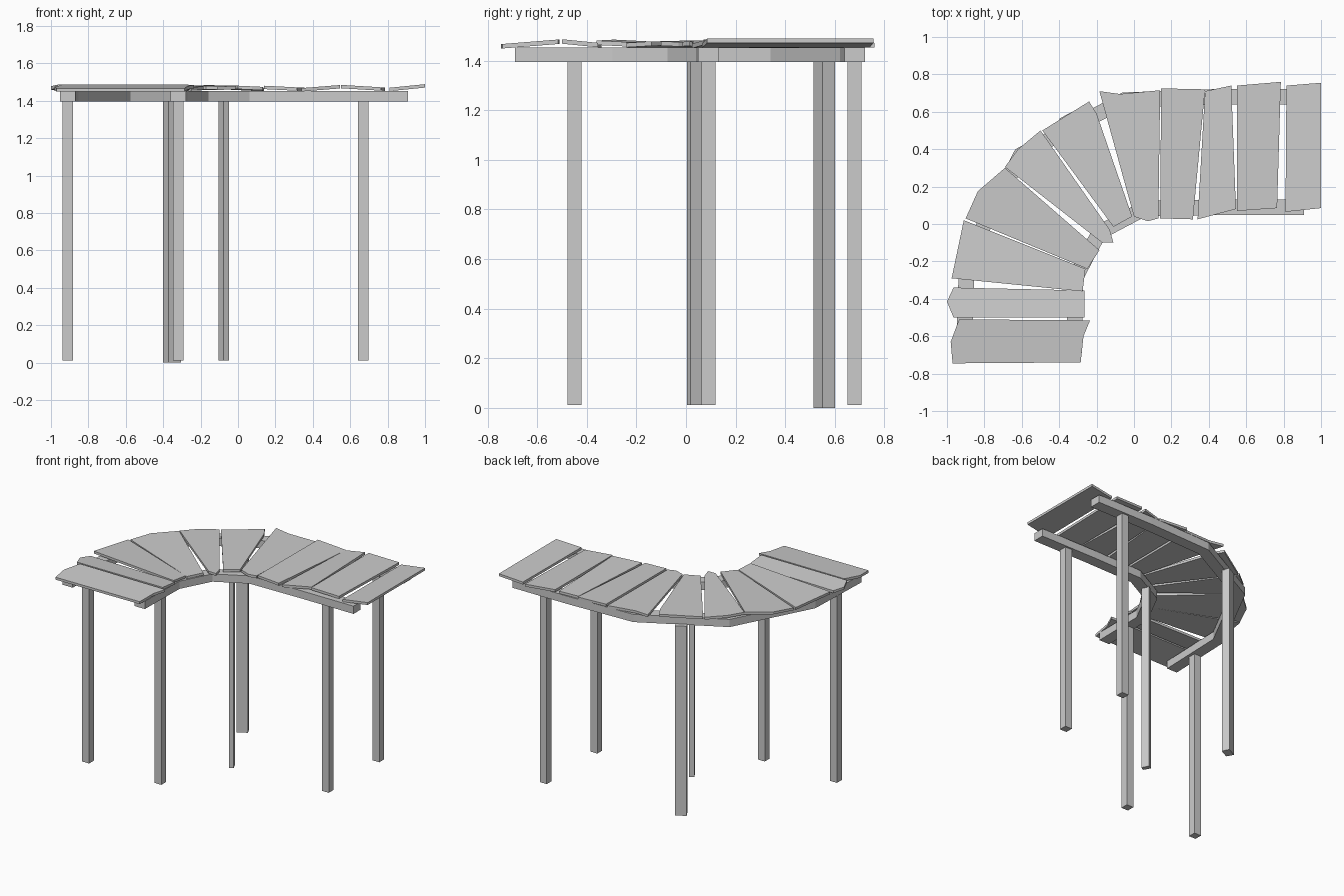
import bpy, bmesh, math
from mathutils import Vector

if "Cube" in bpy.data.objects:
    bpy.data.objects.remove(bpy.data.objects["Cube"])

# Walkway path: straight, quarter bend, straight
CX, CY, R = 0.14, -0.37, 0.755
END_X = 0.91
L1, ARC = END_X - CX, R * math.pi / 2
TOTAL = L1 + ARC + 0.32


def bend(s, v):
    """Position at distance s along the path, v outward from its middle."""
    if s < L1:
        return END_X - s, CY + R + v
    if s < L1 + ARC:
        a = (s - L1) / R
        return CX - (R + v) * math.sin(a), CY + (R + v) * math.cos(a)
    return CX - R - v, CY - (s - L1 - ARC)


def finish(name, bm):
    bmesh.ops.recalc_face_normals(bm, faces=bm.faces)
    me = bpy.data.meshes.new(name)
    bm.to_mesh(me)
    bm.free()
    ob = bpy.data.objects.new(name, me)
    bpy.context.collection.objects.link(ob)
    return ob


def bent_box(name, s0, s1, v, half, z0, z1, segs=1):
    bm = bmesh.new()
    rings = []
    for i in range(segs + 1):
        s = s0 + (s1 - s0) * i / segs
        rings.append([bm.verts.new((*bend(s, v + d), z)) for d, z in
                      ((-half, z0), (half, z0), (half, z1), (-half, z1))])
    for a, b in zip(rings, rings[1:]):
        for k in range(4):
            bm.faces.new((a[k], a[(k + 1) % 4], b[(k + 1) % 4], b[k]))
    bm.faces.new(rings[0])
    bm.faces.new(rings[-1])
    return finish(name, bm)


# Beams and posts
for side, v in (("inner", -0.295), ("outer", 0.295)):
    bent_box(side + "_beam", 0, TOTAL, v, 0.042, 1.395, 1.452, 5)
    for i in range(3):
        s = 0.24 + i * 0.898
        z0 = 0.0 if (side == "outer" and i == 1) else 0.012
        bent_box(f"{side}_post_{i + 1}", s - 0.028, s + 0.028, v, 0.028, z0, 1.4)


# Rough planks: height of middle, tilt along the path, outline
def plank(i, z, tilt, pts):
    n = len(pts)
    c = Vector((sum(p[0] for p in pts) / n, sum(p[1] for p in pts) / n))
    if c.x > CX:
        t = Vector((1, 0))
    elif c.y < CY:
        t = Vector((0, 1))
    else:
        d = (c - Vector((CX, CY))).normalized()
        t = Vector((d.y, -d.x))
    bm = bmesh.new()
    low, top = [], []
    for p in pts:
        h = z + tilt * (Vector(p) - c).dot(t)
        low.append(bm.verts.new((p[0], p[1], h - 0.018)))
        top.append(bm.verts.new((p[0], p[1], h)))
    bm.faces.new(top)
    bm.faces.new(low[::-1])
    for k in range(n):
        j = (k + 1) % n
        bm.faces.new((low[k], low[j], top[j], top[k]))
    finish(f"plank_{i:02d}", bm)


plank(1, 1.476, 0.08, [(-.935, -.51), (-.235, -.515), (-.27, -.6), (-.285, -.74), (-.97, -.745), (-.98, -.63)])
plank(2, 1.478, -0.1, [(-.965, -.34), (-.265, -.355), (-.265, -.5), (-.965, -.5), (-1, -.415)])
plank(3, 1.477, -0.05, [(-.91, .02), (-.26, -.24), (-.275, -.36), (-.975, -.29)])
plank(4, 1.475, 0.05, [(-.69, .3), (-.185, -.14), (-.25, -.24), (-.9, .03), (-.835, .175)])
plank(5, 1.477, -0.05, [(-.5, .5), (-.13, -.03), (-.11, -.1), (-.17, -.1), (-.69, .305), (-.62, .4)])
plank(6, 1.478, 0.04, [(-.24, .655), (-.2, .59), (-.01, .04), (-.11, -.015), (-.49, .5)])
plank(7, 1.477, -0.05, [(-.185, .71), (-.075, .695), (.14, .715), (.13, .03), (.075, .015), (0, .04)])
plank(8, 1.475, -0.05, [(.145, .725), (.38, .72), (.315, .025), (.14, .03)])
plank(9, 1.476, 0.08, [(.38, .71), (.52, .74), (.545, .08), (.34, .025)])
plank(10, 1.478, -0.06, [(.55, .74), (.785, .76), (.765, .085), (.55, .07)])
plank(11, 1.479, 0.1, [(.815, .74), (1, .755), (1, .085), (.81, .065)])
